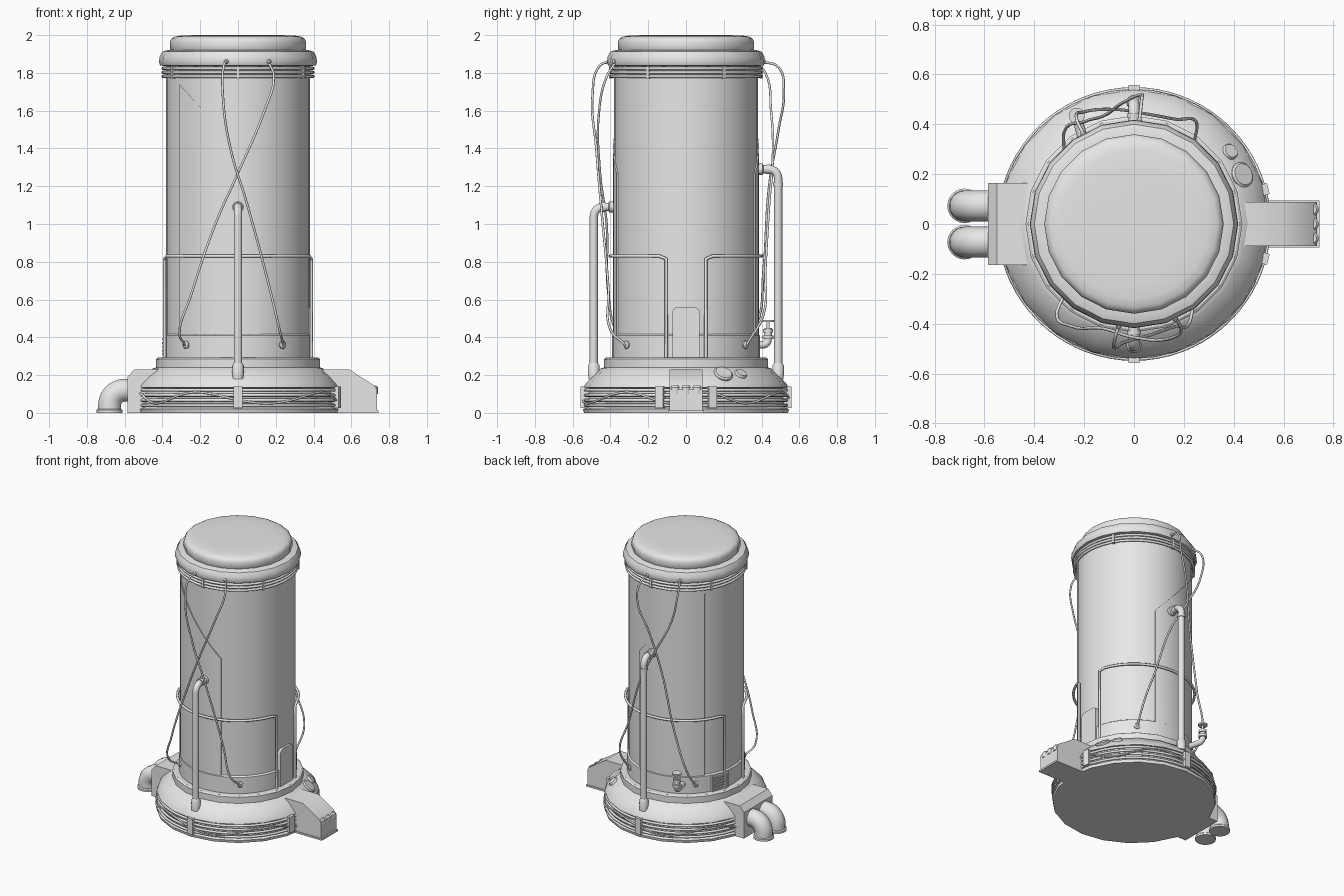
import bpy, bmesh, math
from math import sin, cos, pi
from mathutils import Vector

cube = bpy.data.objects.get("Cube")
if cube:
    bpy.data.objects.remove(cube, do_unlink=True)

paint = bpy.data.materials.new("light_grey")
paint.use_nodes = True
paint.diffuse_color = (0.8, 0.8, 0.8, 1)
paint.node_tree.nodes["Principled BSDF"].inputs["Base Color"].default_value = (0.8, 0.8, 0.8, 1)


def add(name, data, angle=35):
    """Link a mesh, paint it and smooth its gentle edges."""
    ob = bpy.data.objects.new(name, data)
    bpy.context.collection.objects.link(ob)
    data.materials.clear()
    data.materials.append(paint)
    bpy.ops.object.select_all(action="DESELECT")
    ob.select_set(True)
    bpy.context.view_layer.objects.active = ob
    bpy.ops.object.shade_smooth_by_angle(angle=math.radians(angle))
    return ob


def finish(name, bm, angle=35):
    bmesh.ops.recalc_face_normals(bm, faces=bm.faces)
    me = bpy.data.meshes.new(name)
    bm.to_mesh(me)
    bm.free()
    return add(name, me, angle)


def lathe(name, profile, n=20, origin=(0, 0, 0), axis=(0, 0, 1)):
    """Revolve (radius, height) points and cap both ends."""
    bm = bmesh.new()
    turn = Vector((0, 0, 1)).rotation_difference(Vector(axis))
    rings = [[bm.verts.new(Vector(origin) + turn @ Vector(
        (r * cos(2 * pi * i / n), r * sin(2 * pi * i / n), z))) for i in range(n)]
        for r, z in profile]
    for a, b in zip(rings, rings[1:]):
        for i in range(n):
            j = (i + 1) % n
            bm.faces.new((a[i], a[j], b[j], b[i]))
    bm.faces.new(rings[0])
    bm.faces.new(rings[-1])
    return finish(name, bm)


def tube(name, pts, r, smooth=False, closed=False, sides=2):
    """Round tube along points; smooth runs a flowing curve through them."""
    cu = bpy.data.curves.new(name, "CURVE")
    cu.dimensions = "3D"
    cu.bevel_depth, cu.bevel_resolution = r, sides
    cu.use_fill_caps = True
    cu.resolution_u = 6
    sp = cu.splines.new("BEZIER" if smooth else "POLY")
    if smooth:
        sp.bezier_points.add(len(pts) - 1)
        for p, co in zip(sp.bezier_points, pts):
            p.co = co
            p.handle_left_type = p.handle_right_type = "AUTO"
    else:
        sp.points.add(len(pts) - 1)
        for p, co in zip(sp.points, pts):
            p.co = (*co, 1)
    sp.use_cyclic_u = closed
    tmp = bpy.data.objects.new(name + "_path", cu)
    bpy.context.collection.objects.link(tmp)
    dg = bpy.context.evaluated_depsgraph_get()
    me = bpy.data.meshes.new_from_object(tmp.evaluated_get(dg))
    bpy.data.objects.remove(tmp, do_unlink=True)
    me.name = name
    return add(name, me, 50)


def bend(a, corner, b, radius, steps=8):
    """Path from a to b with a rounded corner."""
    a, c, b = Vector(a), Vector(corner), Vector(b)
    u, v = (a - c).normalized(), (b - c).normalized()
    arc = [c + radius * ((1 - sin(t)) * u + (1 - cos(t)) * v)
           for t in (pi / 2 * i / steps for i in range(steps + 1))]
    return [a] + arc + [b]


def prism(name, outline, lo, hi, axis="y", bevel=0):
    """Extrude a flat outline along y (x, z points) or x (y, z points)."""
    bm = bmesh.new()
    put = (lambda p, d: (p[0], d, p[1])) if axis == "y" else (lambda p, d: (d, p[0], p[1]))
    ends = [[bm.verts.new(put(p, d)) for p in outline] for d in (lo, hi)]
    n = len(outline)
    for i in range(n):
        j = (i + 1) % n
        bm.faces.new((ends[0][i], ends[0][j], ends[1][j], ends[1][i]))
    for e in ends:
        bm.faces.new(e)
    if bevel:
        bmesh.ops.bevel(bm, geom=bm.edges[:], offset=bevel, segments=2, affect="EDGES")
    return finish(name, bm)


def block(name, angle, radius, z, size):
    """Small box standing on a round wall; size is depth, width, height."""
    bm = bmesh.new()
    bmesh.ops.create_cube(bm, size=1)
    for v in bm.verts:
        v.co = Vector(v.co) * Vector(size)
        x, y = v.co.x + radius, v.co.y
        v.co = (x * cos(angle) - y * sin(angle), x * sin(angle) + y * cos(angle), v.co.z + z)
    return finish(name, bm)


def ring(name, r, z, thick):
    n = 40
    tube(name, [(r * cos(2 * pi * i / n), r * sin(2 * pi * i / n), z) for i in range(n)],
         thick, closed=True)


# Tower body, stepped base and cap
lathe("base", [(0.54, 0), (0.545, 0.02), (0.52, 0.03), (0.515, 0.13), (0.54, 0.135),
               (0.535, 0.15), (0.50, 0.19), (0.45, 0.235), (0.435, 0.24), (0.435, 0.285),
               (0.425, 0.292), (0.39, 0.292)], 20)
lathe("body", [(0.38, 0.28), (0.38, 1.86)], 40)
lathe("lower_band", [(0.391, 0.285), (0.391, 0.41), (0.38, 0.418)], 40)
lathe("collar", [(0.38, 1.835), (0.412, 1.84), (0.418, 1.855), (0.416, 1.885),
                 (0.40, 1.912), (0.375, 1.92), (0.34, 1.92)], 20)
lathe("cap", [(0.35, 1.91), (0.36, 1.925), (0.36, 1.965), (0.352, 1.982), (0.335, 1.992),
              (0.30, 1.998), (0.22, 2.0)], 20)

# Slanted cladding panels on the front and back walls
for side, name in ((-1, "front_panel"), (1, "back_panel")):
    bm = bmesh.new()
    cols = []
    for i in range(13):
        x = -0.31 + 0.43 * i / 12
        top = 1.74 - 1.1 * (x + 0.31)
        out, inn = [side * math.sqrt(r * r - x * x) for r in (0.386, 0.372)]
        cols.append([bm.verts.new(p) for p in
                     ((x, inn, 0.41), (x, out, 0.41), (x, out, top), (x, inn, top))])
    for a, b in zip(cols, cols[1:]):
        for k in range(4):
            m = (k + 1) % 4
            bm.faces.new((a[k], a[m], b[m], b[k]))
    bm.faces.new(cols[0])
    bm.faces.new(cols[-1])
    finish(name, bm)

# Cable hoops with clamps around the base and under the collar
for i in range(4):
    ring("base_hoop", 0.532, 0.04 + 0.027 * i, 0.009)
for i in range(3):
    ring("collar_hoop", 0.396, 1.782 + 0.021 * i, 0.009)
waves = 72
tube("base_loose_cable", [(0.543 * cos(2 * pi * i / waves), 0.543 * sin(2 * pi * i / waves),
                           0.08 + 0.03 * sin(2 * pi * i / 12 + sin(i / 6)))
                          for i in range(waves)], 0.006, closed=True)
side_angle = math.atan2(0.14, 0.53)
for a in (pi / 2, -pi / 2, side_angle, -side_angle, pi - side_angle, pi + side_angle):
    block("base_clamp", a, 0.535, 0.083, (0.045, 0.045, 0.115))
for i in range(6):
    block("collar_clamp", pi / 6 + i * pi / 3, 0.398, 1.803, (0.02, 0.016, 0.066))

# Handrails wrapping the front and back
for side, name in ((-1, "front_handrail"), (1, "back_handrail")):
    r, a0 = 0.402, math.asin(0.105 / 0.402)
    arc = [a0 + (pi - 2 * a0) * i / 28 for i in range(29)]
    pts = [(r * cos(a), side * r * sin(a), 0.83) for a in arc]
    for end, nxt in ((0, 1), (-1, -2)):
        x, y, z = pts[end]
        pts[end] = (x, y, 0.815)
        foot = (x, y, 0.28)
        pts = [foot] + pts if end == 0 else pts + [foot]
    tube(name, pts, 0.009)

# Standpipes with end fittings and wall flanges
for s, top, name in ((-1, 1.09, "front"), (1, 1.29, "back")):
    tube(name + "_standpipe", bend((0, s * 0.488, 0.2), (0, s * 0.488, top),
                                   (0, s * 0.37, top), 0.05), 0.022, sides=4)
    lathe(name + "_pipe_foot", [(0.03, 0.18), (0.031, 0.25), (0.022, 0.265)], 14, (0, s * 0.488, 0))
    lathe(name + "_pipe_flange", [(0.031, 0), (0.031, 0.025), (0.022, 0.03)], 14,
          (0, s * 0.38, top), (0, s, 0))
    lathe(name + "_pipe_coupling", [(0.027, 0), (0.027, 0.02)], 14, (0, s * 0.445, top), (0, -s, 0))
lathe("back_pipe_band", [(0.027, 1.2), (0.027, 1.22)], 14, (0, 0.488, 0))

# Valve on the back wall
tube("valve_pipe", bend((-0.2, 0.32, 0.36), (-0.23, 0.435, 0.36), (-0.23, 0.435, 0.45), 0.03),
     0.02, sides=4)
for z, r, h in ((0.39, 0.03, 0.02), (0.425, 0.027, 0.02), (0.45, 0.008, 0.04), (0.48, 0.032, 0.012)):
    lathe("valve_part", [(r, z), (r, z + h)], 14, (-0.23, 0.435, 0))

# Hanging cables with plugs at the wall and sockets at the collar
cables = {
    "front_cable_a": [(-0.06, -0.40, 1.86), (-0.075, -0.455, 1.84), (-0.08, -0.495, 1.68),
                      (-0.04, -0.475, 1.4), (0.05, -0.45, 1.1), (0.17, -0.41, 0.65),
                      (0.22, -0.40, 0.44), (0.24, -0.32, 0.36)],
    "front_cable_b": [(0.16, -0.37, 1.86), (0.19, -0.42, 1.78), (0.14, -0.46, 1.6),
                      (0, -0.455, 1.27), (-0.12, -0.42, 1.0), (-0.25, -0.41, 0.62),
                      (-0.31, -0.36, 0.42), (-0.28, -0.285, 0.36)],
    "back_cable_a": [(0.02, 0.40, 1.86), (0.03, 0.49, 1.83), (0.03, 0.518, 1.7),
                     (-0.04, 0.49, 1.5), (-0.11, 0.44, 1.2), (-0.2, 0.41, 0.75),
                     (-0.28, 0.37, 0.46), (-0.28, 0.285, 0.36)],
    "back_cable_b": [(-0.2, 0.355, 1.86), (-0.23, 0.42, 1.8), (-0.2, 0.45, 1.6),
                     (-0.08, 0.46, 1.36), (0.06, 0.44, 1.1), (0.17, 0.42, 0.75),
                     (0.25, 0.41, 0.52), (0.24, 0.32, 0.36)],
}
for name, pts in cables.items():
    tube(name, pts, 0.0065, smooth=True)
    for p, r in ((pts[0], 0.012), (pts[-1], 0.021)):
        out = Vector((p[0], p[1], 0)).normalized()
        start = out * (0.385 if r > 0.02 else 0.405) + Vector((0, 0, p[2]))
        lathe(name + "_plug", [(r, 0), (r, 0.012), (r * 0.5, 0.02)], 12, start, out)

# Hatch on the left side wall, rounded at the top
hatch = [(-0.072, 0.285)] + [(s * (0.042 + 0.03 * cos(t)), 0.53 + 0.03 * sin(t))
                             for s, ts in ((-1, range(0, 5)), (1, range(4, -1, -1)))
                             for t in (pi / 2 * k / 4 for k in ts)] + [(0.072, 0.285)]
prism("hatch", hatch, 0.36, 0.394, "x")

# Louvred vent on the opposite wall
block("vent_frame", pi - 0.35, 0.388, 0.35, (0.02, 0.13, 0.12))
for i in range(5):
    block("vent_slat", pi - 0.35, 0.401, 0.31 + 0.02 * i, (0.012, 0.11, 0.009))

# Sloped step with round nubs along its lip
prism("step", [(0.40, 0.0), (0.735, 0.0), (0.735, 0.125), (0.72, 0.145), (0.59, 0.23), (0.40, 0.23)],
      -0.088, 0.088)
prism("step_sole", [(0.40, 0), (0.745, 0), (0.745, 0.012), (0.40, 0.012)], -0.094, 0.094)
for y in (-0.058, 0, 0.058):
    lathe("step_nub", [(0.027, 0.1), (0.027, 0.135), (0.018, 0.145)], 12, (0.715, y, 0))

# Outlet housing with two down-turned pipes
prism("outlet_housing", [(-0.38, 0), (-0.585, 0), (-0.585, 0.19), (-0.55, 0.23), (-0.38, 0.23)],
      -0.165, 0.165)
for y in (-0.073, 0.073):
    tube("outlet_pipe", bend((-0.55, y, 0.12), (-0.68, y, 0.12), (-0.68, y, 0.002), 0.08), 0.062, sides=5)
    lathe("outlet_rim", [(0.069, 0), (0.069, 0.014), (0.062, 0.02)], 24, (-0.68, y, 0))

# Round buttons on the base slope
for x, y, r in ((0.425, 0.193, 0.052), (0.378, 0.284, 0.033)):
    out = Vector((x, y, 0)).normalized()
    lathe("base_button", [(r, 0), (r, 0.018), (r * 0.85, 0.026)], 18,
          (x, y, 0.195), out * 0.65 + Vector((0, 0, 0.76)))
